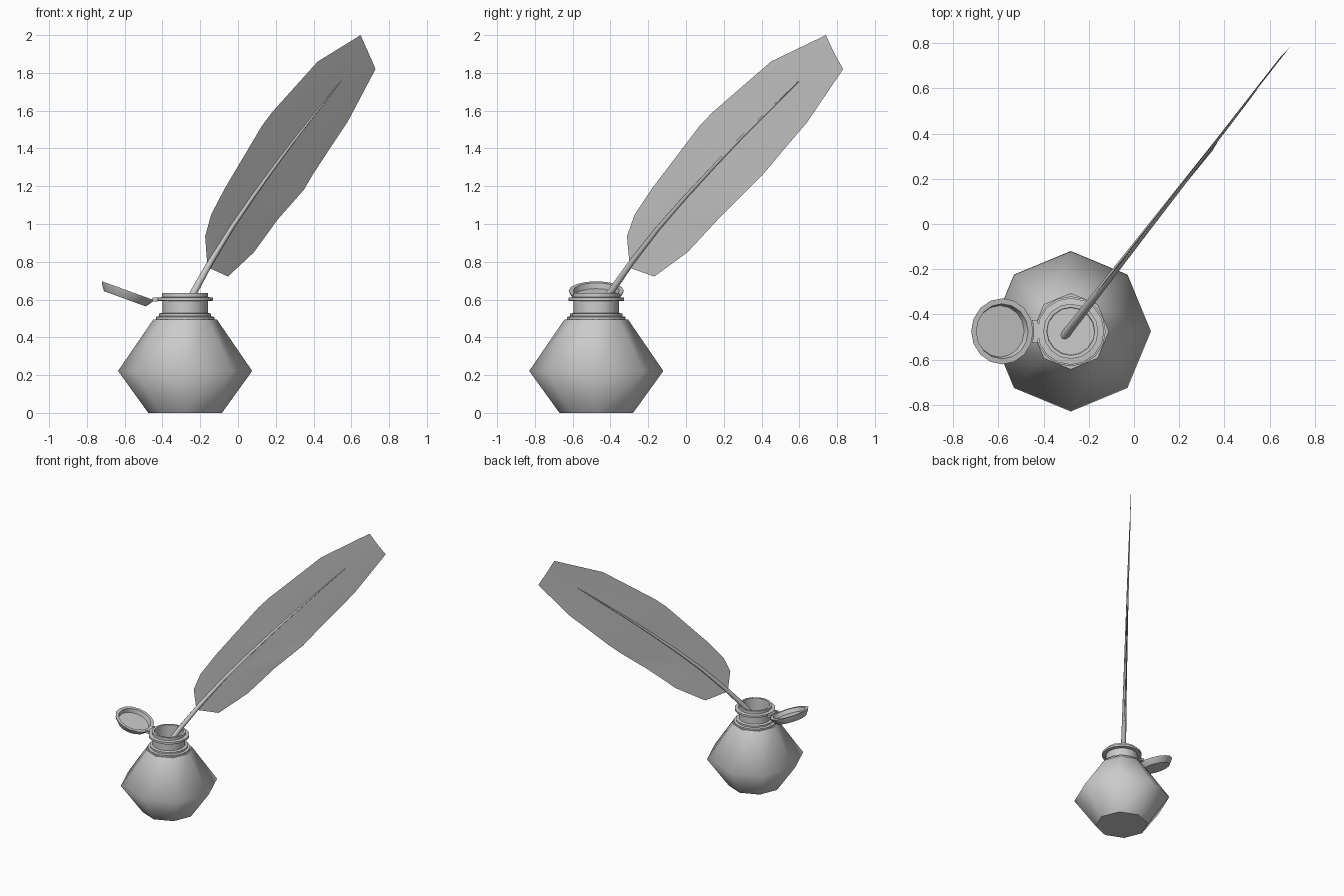
import bpy, bmesh, math
from mathutils import Matrix, Vector

if "Cube" in bpy.data.objects:
    bpy.data.objects.remove(bpy.data.objects["Cube"])

CX, CY = -0.28, -0.475  # bottle axis


def make(name, verts, faces, angle=40):
    me = bpy.data.meshes.new(name)
    me.from_pydata([tuple(v) for v in verts], [], faces)
    ob = bpy.data.objects.new(name, me)
    bpy.context.collection.objects.link(ob)
    bm = bmesh.new()
    bm.from_mesh(me)
    bmesh.ops.recalc_face_normals(bm, faces=bm.faces)
    for f in bm.faces:
        f.smooth = True
    for e in bm.edges:
        if len(e.link_faces) == 2:
            e.smooth = e.calc_face_angle() < math.radians(angle)
    bm.to_mesh(me)
    bm.free()
    return ob


def lathe(name, profile, sides, matrix, angle=40):
    """Revolve (radius, height) pairs; both ends are capped."""
    verts, faces = [], []
    for r, z in profile:
        for i in range(sides):
            a = 2 * math.pi * i / sides
            verts.append(matrix @ Vector((r * math.cos(a), r * math.sin(a), z)))
    for k in range(len(profile) - 1):
        for i in range(sides):
            j = (i + 1) % sides
            faces.append((k * sides + i, k * sides + j,
                          (k + 1) * sides + j, (k + 1) * sides + i))
    last = (len(profile) - 1) * sides
    faces.append(tuple(range(sides))[::-1])
    faces.append(tuple(range(last, last + sides)))
    return make(name, verts, faces, angle)


axis = Matrix.Translation((CX, CY, 0))

# Octagonal bottle body, smooth over the waist, sharp at base
body = lathe("bottle_body", [(0.195, 0), (0.355, 0.222), (0.168, 0.495)], 8, axis, 180)
for e in body.data.edges:
    zs = [body.data.vertices[v].co.z for v in e.vertices]
    if max(zs) < 0.01 or min(zs) > 0.49:
        e.use_edge_sharp = True

# Round neck with collar, flange, lip and hollow mouth
lathe("bottle_neck", [
    (0.155, 0.49), (0.155, 0.508), (0.138, 0.512), (0.138, 0.525), (0.12, 0.53),
    (0.12, 0.592), (0.148, 0.594), (0.148, 0.61), (0.122, 0.613),
    (0.122, 0.635), (0.106, 0.635), (0.104, 0.50)], 16, axis)

# Open lid lying upside down, tilted outward
tilt = Matrix.Translation((-0.583, CY, 0.647)) @ Matrix.Rotation(math.radians(20), 4, 'Y')
lathe("lid", [
    (0.118, -0.046), (0.142, -0.012), (0.146, 0), (0.122, 0), (0.114, -0.03)], 16, tilt)

# Hinge plate with two knuckles
def box(name, loc, size):
    bpy.ops.mesh.primitive_cube_add(size=1, location=loc)
    ob = bpy.context.object
    ob.name = name
    ob.scale = size


box("hinge_plate", (-0.434, CY, 0.599), (0.022, 0.07, 0.014))
for s in (-1, 1):
    box("hinge_knuckle", (-0.438, CY + s * 0.042, 0.6), (0.028, 0.016, 0.02))


# Feather lies in one upright plane
def on_plane(x, z, dy=0.0):
    return Vector((x, 1.28 * x - 0.10 + dy, z))


# Tapered shaft
path = [(-0.312, 0.48, 0.02), (-0.237, 0.633, 0.019), (-0.145, 0.80, 0.016),
        (-0.035, 0.98, 0.013), (0.078, 1.145, 0.011), (0.195, 1.307, 0.009),
        (0.31, 1.46, 0.007), (0.43, 1.612, 0.005), (0.544, 1.755, 0.002)]
pts = [on_plane(x, z) for x, z, r in path]
side = Vector((1.28, -1, 0)).normalized()
N = 8
verts, faces = [], []
for k, p in enumerate(pts):
    t = (pts[min(k + 1, len(pts) - 1)] - pts[max(k - 1, 0)]).normalized()
    up = t.cross(side).normalized()
    for i in range(N):
        a = 2 * math.pi * i / N
        verts.append(p + path[k][2] * (math.cos(a) * side + math.sin(a) * up))
for k in range(len(pts) - 1):
    for i in range(N):
        j = (i + 1) % N
        faces.append((k * N + i, k * N + j, (k + 1) * N + j, (k + 1) * N + i))
faces += [tuple(range(N)), tuple(range(len(verts) - N, len(verts)))]
make("quill_shaft", verts, faces, 60)

# Vane sheet: upper edge, midrib, lower edge
upper = [(-0.164, 0.80), (-0.174, 0.935), (-0.142, 1.05), (-0.069, 1.19),
         (0.127, 1.52), (0.179, 1.59), (0.422, 1.86), (0.649, 2.0)]
mid = [(-0.148, 0.765), (-0.09, 0.89), (0.0, 1.03), (0.09, 1.163),
       (0.22, 1.34), (0.31, 1.46), (0.48, 1.675), (0.69, 1.908)]
lower = [(-0.053, 0.722), (0.084, 0.85), (0.211, 1.025), (0.348, 1.18),
         (0.395, 1.26), (0.48, 1.39), (0.58, 1.54), (0.728, 1.82)]
verts, faces = [], []
for k, (u, m, l) in enumerate(zip(upper, mid, lower)):
    verts += [on_plane(*u, 0.01), on_plane(*m), on_plane(*l, -0.02 if k == 3 else 0)]
for k in range(len(mid) - 1):
    for c in (0, 1):
        a = 3 * k + c
        faces.append((a, a + 1, a + 4, a + 3))
make("feather_vane", verts, faces, 180)
